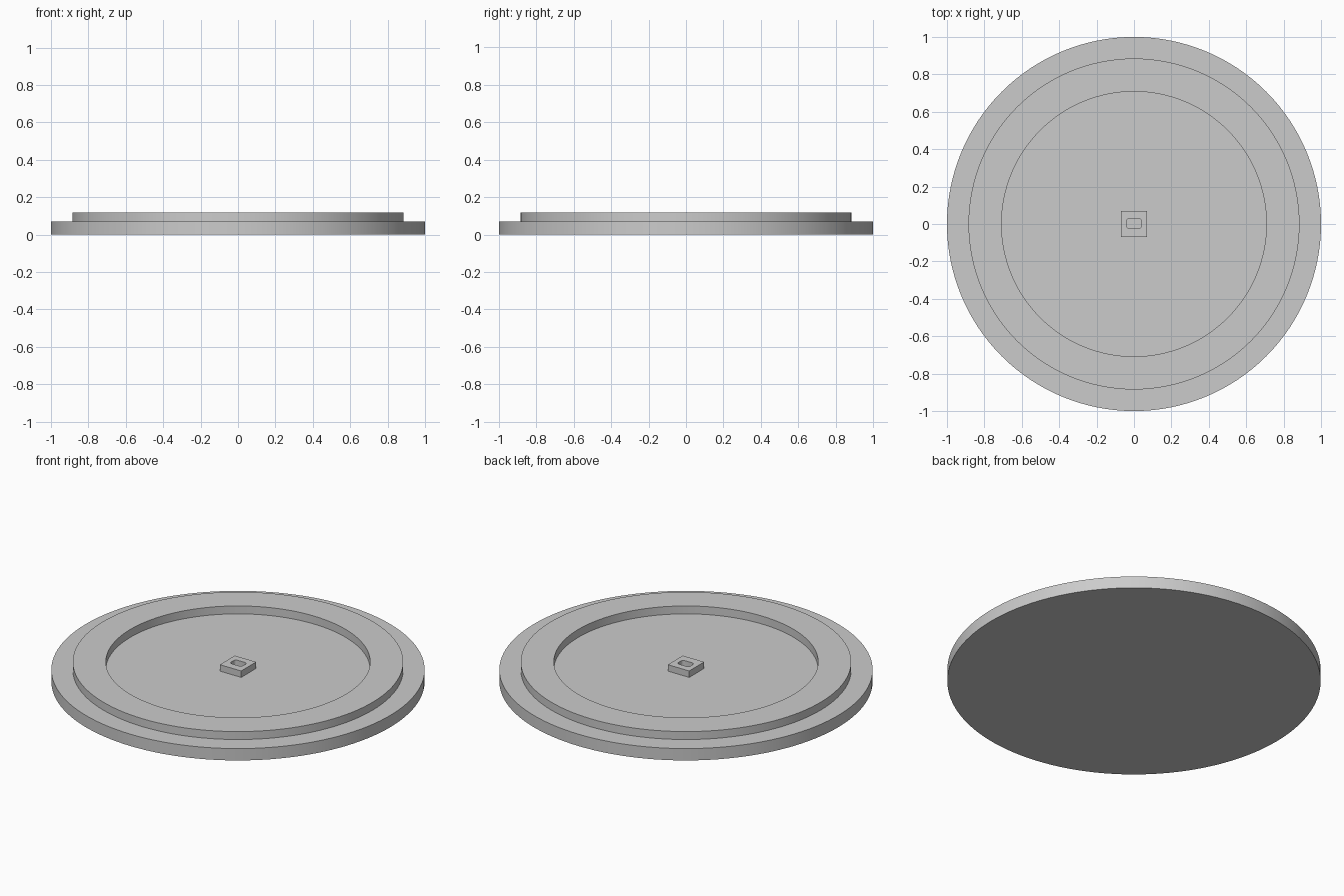
import bpy, bmesh, math
from mathutils import Matrix, Vector

cube = bpy.data.objects.get("Cube")
if cube:
    bpy.data.objects.remove(cube, do_unlink=True)

# Single grey material
grey = bpy.data.materials.new("plain grey")
grey.use_nodes = True
GREY = (0.6, 0.6, 0.6, 1)
grey.diffuse_color = GREY
grey.node_tree.nodes["Principled BSDF"].inputs["Base Color"].default_value = GREY

FLOOR = 0.07


def finish(bm, name):
    bmesh.ops.recalc_face_normals(bm, faces=bm.faces)
    mesh = bpy.data.meshes.new(name)
    bm.to_mesh(mesh)
    bm.free()
    mesh.materials.append(grey)
    obj = bpy.data.objects.new(name, mesh)
    bpy.context.collection.objects.link(obj)
    bpy.ops.object.select_all(action="DESELECT")
    obj.select_set(True)
    bpy.context.view_layer.objects.active = obj
    bpy.ops.object.shade_smooth_by_angle(angle=math.radians(30))
    return obj


def loop_edges(bm, points, z):
    verts = [bm.verts.new((x, y, z)) for x, y in points]
    return [bm.edges.new((a, b)) for a, b in zip(verts, verts[1:] + verts[:1])]


# Stepped disc with a round recess, turned from a profile
profile = [(0, 0), (1, 0), (1, FLOOR), (0.885, FLOOR), (0.885, 0.117),
           (0.708, 0.117), (0.708, FLOOR), (0, FLOOR)]
bm = bmesh.new()
verts = [bm.verts.new((r, 0, z)) for r, z in profile]
edges = [bm.edges.new(pair) for pair in zip(verts, verts[1:])]
bmesh.ops.spin(bm, geom=verts + edges, cent=(0, 0, 0), axis=(0, 0, 1),
               angle=math.tau, steps=128, use_merge=True)
bmesh.ops.remove_doubles(bm, verts=bm.verts, dist=0.0001)
finish(bm, "stepped_disc")

# Square centre block with a rounded slot through it
half = 0.07
square = [(-half, -half), (half, -half), (half, half), (-half, half)]
slot = []
for sx, sy, start in ((1, 1, 0), (-1, 1, 90), (-1, -1, 180), (1, -1, 270)):
    for step in range(5):
        a = math.radians(start + step * 22.5)
        slot.append((sx * 0.024 + 0.015 * math.cos(a),
                     sy * 0.012 + 0.015 * math.sin(a) + 0.003))
bm = bmesh.new()
edges = loop_edges(bm, square, FLOOR) + loop_edges(bm, slot, FLOOR)
bmesh.ops.triangle_fill(bm, edges=edges, use_beauty=True, use_dissolve=False)
top = bmesh.ops.extrude_face_region(bm, geom=bm.faces[:], use_keep_orig=True)
raised = [v for v in top["geom"] if isinstance(v, bmesh.types.BMVert)]
bmesh.ops.translate(bm, verts=raised, vec=(0, 0, 0.038))
# The underside rests on the disc floor, so it is left open
under = [f for f in bm.faces if all(v.co.z < FLOOR + 0.001 for v in f.verts)]
bmesh.ops.delete(bm, geom=under, context="FACES_ONLY")
finish(bm, "centre_block")
